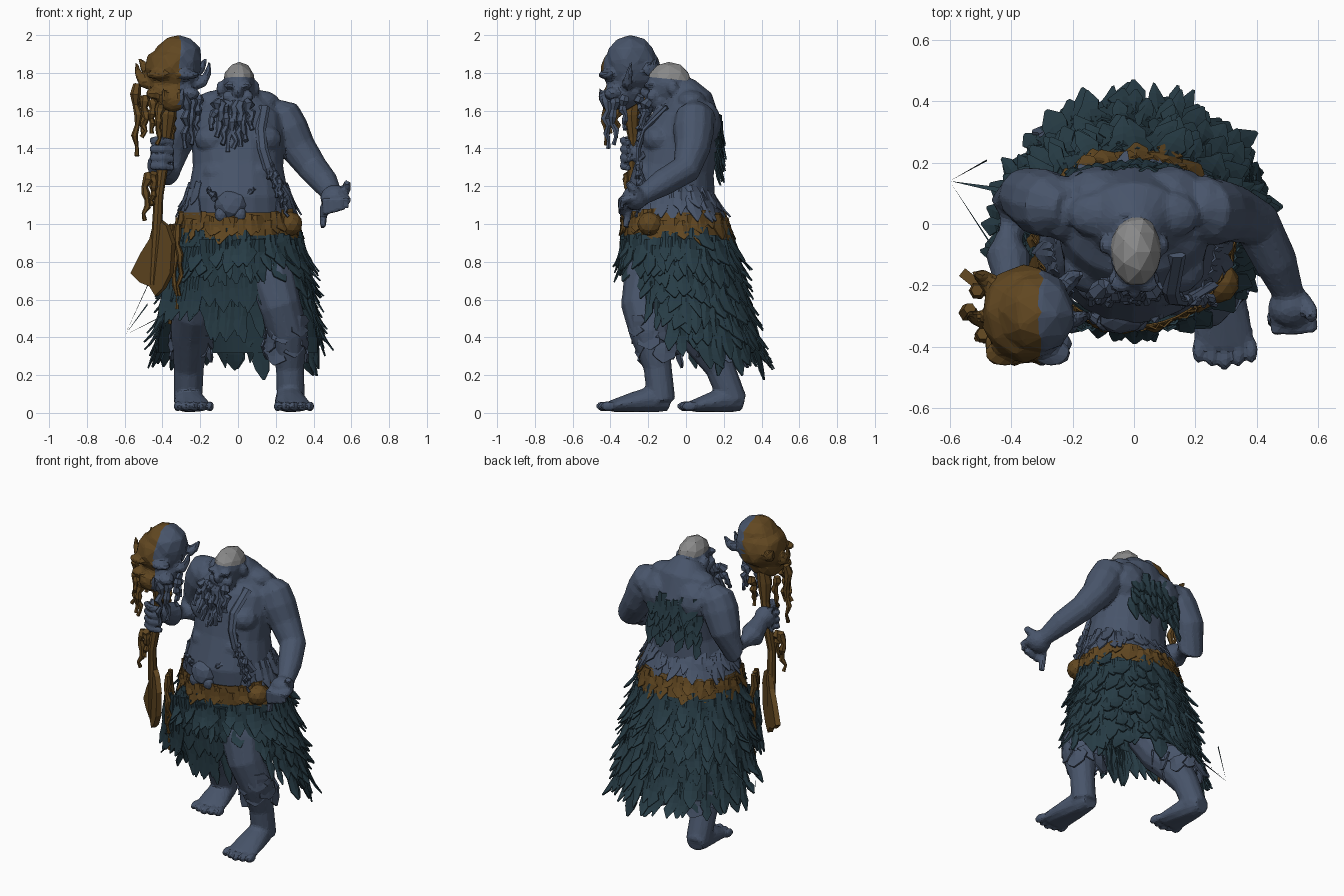
import bpy, bmesh, math, random
from mathutils import Vector as V, Matrix
random.seed(4)
R = random.uniform
bm = bmesh.new()          # the part being built; finish() turns it into an object and starts the next
MATS = {}
for key, rgb in (("blue", (.065, .09, .145)), ("teal", (.02, .045, .06)), ("brown", (.12, .063, .015)), ("grey", (.25,) * 3)):
    MATS[key] = bpy.data.materials.new(key)
    MATS[key].diffuse_color = (*rgb, 1)

def ball(c, s, sub=2, rough=0):
    m = Matrix.Translation(c) @ Matrix.Diagonal((*s, 1))
    for v in bmesh.ops.create_icosphere(bm, subdivisions=sub, radius=1, matrix=m)['verts']:
        v.co += V((R(-1, 1), R(-1, 1), R(-1, 1))) * rough

def tube(pts, n=8, squash=1.0):
    """Closed loft through (x, y, z, radius) or (x, y, z, rx, ry) points."""
    P = [V(p[:3]) for p in pts]
    ref = V((0, 1, 0)) if abs((P[-1] - P[0]).normalized().y) < 0.75 else V((0, 0, 1))
    rings = []
    for i, p in enumerate(pts):
        t = (P[min(i + 1, len(P) - 1)] - P[max(i - 1, 0)]).normalized()
        a = t.cross(ref).normalized()
        b = a.cross(t) * (p[4] if len(p) > 4 else p[3] * squash)
        rings.append([bm.verts.new(P[i] + a * p[3] * math.cos(k * math.tau / n) + b * math.sin(k * math.tau / n))
                      for k in range(n)])
    grid_faces([r + r[:1] for r in rings])
    bm.faces.new(rings[0])
    bm.faces.new(rings[-1])

def grid_faces(rows):
    for A, B in zip(rows, rows[1:]):
        for k in range(len(A) - 1):
            bm.faces.new((A[k], A[k + 1], B[k + 1], B[k]))

def feather(base, d, out, length, width, curl=0.04):
    """Ragged ridged blade hanging from base along d, tip curling along out."""
    d, out = V(d).normalized(), V(out).normalized()
    side = d.cross(out).normalized()
    sway, rows = R(-.2, .2) * length, []
    for u, w in ((0, .7), (.3, 1), (.55, .8), (.75, .8), (1, .12)):
        c = V(base) + d * length * u + out * curl * u * u + side * sway * u * u
        rows.append([bm.verts.new(c + side * width * .5 * w * R(-1.3, -.6)), bm.verts.new(c + out * .016 * (1 - u)),
                     bm.verts.new(c + side * width * .5 * w * R(.6, 1.3))])
    grid_faces(rows)

def rope(top, bottom, r, steps=7):
    """Knotted, wobbling tassel."""
    P = [V(top).lerp(V(bottom), i / steps) for i in range(steps + 1)]
    tube([(p.x + R(-.012, .012), p.y + R(-.012, .012), p.z, r * (1 - .6 * i / steps) * (1.25 if i % 2 else .8))
          for i, p in enumerate(P)], 6)

def finish(name, mats, voxel=0, ratio=1, thick=0, split=9):
    global bm
    bmesh.ops.recalc_face_normals(bm, faces=bm.faces)
    ob = bpy.data.objects.new(name, bpy.data.meshes.new(name))
    bm.to_mesh(ob.data)
    bm = bmesh.new()
    bpy.context.collection.objects.link(ob)
    if thick:
        ob.modifiers.new("thick", 'SOLIDIFY').thickness = thick
    if voxel:
        m = ob.modifiers.new("fuse", 'REMESH')
        m.mode, m.voxel_size = 'VOXEL', voxel
        m = ob.modifiers.new("soften", 'SMOOTH')
        m.factor, m.iterations = .5, 2
        ob.modifiers.new("facet", 'DECIMATE').ratio = ratio
        ob.data = bpy.data.meshes.new_from_object(ob.evaluated_get(bpy.context.evaluated_depsgraph_get()))
        ob.modifiers.clear()
    for m in mats.split():
        ob.data.materials.append(MATS[m])
    for f in ob.data.polygons:
        f.use_smooth, f.material_index = False, int(f.center.x > split)

# body: torso, head and limbs fused into one skin
tube([(0, -.05, .82, .25, .18), (0, -.07, 1.0, .285, .24), (0, -.085, 1.14, .27, .24), (0, -.06, 1.3, .24, .21),
      (0, -.03, 1.45, .245, .21), (0, .01, 1.57, .24, .18), (0, .01, 1.66, .16, .13), (0, -.03, 1.73, .085, .08)], 20)
for s in (-1, 1):
    for c, r in (((.11, -.145, 1.45), (.125, .09, .085)), ((.12, .09, 1.53), (.13, .1, .13)),       # chest, shoulder blade
                 ((.09, -.2, 1.27), (.1, .07, .07)), ((.11, .03, 1.65), (.11, .08, .06)),          # stomach, neck muscle
                 ((.23, .05, 1.56), (.09, .11, .09)), ((.095, -.07, 1.72), (.02, .03, .04)),       # shoulder, ear
                 ((.04, -.195, 1.735), (.04, .03, .018)), ((.05, -.18, 1.675), (.035, .03, .03))):  # brow, cheek
        ball((s * c[0], c[1], c[2]), r)
ball((.005, -.09, 1.74), (.085, .12, .115))
ball((0, -.15, 1.65), (.075, .07, .05))
ball((0, -.215, 1.70), (.024, .03, .03))
for pts in ([(.19, .05, 1.61, .06), (.23, .045, 1.58, .1), (.265, .04, 1.5, .11), (.32, .035, 1.4, .095),
             (.40, .0, 1.29, .08), (.46, -.12, 1.22, .072), (.505, -.23, 1.15, .05)],               # left arm
            [(-.22, .05, 1.62, .06), (-.27, .06, 1.58, .105), (-.30, .07, 1.51, .112), (-.35, .09, 1.4, .095),
             (-.39, .06, 1.27, .08), (-.41, -.1, 1.31, .075), (-.40, -.22, 1.37, .05)],             # right arm
            [(.14, -.1, .92, .15), (.175, -.2, .7, .135), (.22, -.23, .57, .115), (.265, -.19, .42, .108),
             (.275, -.15, .24, .075), (.28, -.13, .06, .075)],                                      # left leg
            [(-.14, -.06, .92, .15), (-.21, -.1, .65, .135), (-.235, -.04, .53, .115), (-.25, .06, .42, .108),
             (-.26, .18, .24, .08), (-.265, .25, .06, .075)]):                                      # right leg
    tube(pts, 12)
ball((.51, -.27, 1.14), (.075, .07, .07))
ball((-.40, -.245, 1.375), (.065, .06, .07))
for i in range(4):                                                                                  # fingers
    x, z = .455 + i * .037, 1.305 + i * .046
    tube([(x, -.27, 1.14, .024), (x + .012, -.345, 1.125, .025), (x + .012, -.34, 1.05 + .01 * i, .02)], 6)
    tube([(-.45, -.24, z, .021), (-.455, -.3, z, .022), (-.40, -.335, z, .022), (-.34, -.30, z - .01, .018)], 6)
tube([(.55, -.25, 1.15, .03), (.575, -.28, 1.19, .026), (.58, -.31, 1.22, .02)], 6)
tube([(.455, -.3, 1.1, .026), (.45, -.32, .98, .018)], 6)
for hx, hy, tx, ty in ((.265, -.10, .295, -.40), (-.275, .29, -.235, .03)):                         # feet
    sec = [(-.05, .06, .055, .05), (.2, .075, .075, .075), (.6, .055, .09, .055), (1, .035, .1, .03)]
    tube([(hx + (tx - hx) * u, hy + (ty - hy) * u, z, a, b) for u, z, a, b in sec], 12)
    for k in range(5):
        ball((tx - .085 + k * .043, ty - .035 + abs(k - 2) * .012, .035), (.022, .045, .028))
for v in bm.verts:
    v.co.z = max(v.co.z, .003)
finish("body", "blue", voxel=.011, ratio=.2)

# bald crown
ball((.006, -.09, 1.738), (.088, .123, .122), 2, .002)
bmesh.ops.bisect_plane(bm, geom=bm.verts[:] + bm.edges[:] + bm.faces[:], plane_co=(0, -.09, 1.768),
                       plane_no=(0, .1, 1), clear_inner=True)
finish("bald_crown", "grey")

# beard, chest strap, leg wraps, belt ornament
for x, z in ((-.11, 1.46), (-.08, 1.42), (-.045, 1.38), (-.02, 1.4), (.01, 1.41), (.04, 1.44), (.075, 1.5), (-.15, 1.5)):
    rope((x * .7, -.2, 1.65), (x, -.25, z), .028)
finish("beard", "blue")
tube([(.14, -.1, 1.62, .03), (.12, -.22, 1.5, .028), (.13, -.25, 1.4, .028), (.16, -.255, 1.3, .028), (.25, -.2, 1.15, .03)], 6, .5)
for u in range(5):
    rope((.15 + .02 * u, -.24, 1.38 - .05 * u), (.16 + .025 * u, -.26, 1.24 - .05 * u), .018)
finish("chest_strap", "blue")
for cx, cy, dy in ((.255, -.2, .02), (-.245, .04, .05)):
    for k in range(14):
        x, y = math.sin(k * 2.4), math.cos(k * 2.4)
        feather((cx + .1 * x, cy + dy * k * .25 + .1 * y, .53 - k * .014), (0, dy * 3, -1), (x, y, 0), .11, .13, .015)
finish("leg_wraps", "blue", thick=.01)
ball((-.04, -.3, 1.1), (.085, .06, .08), 2, .006)
for s in (-1, 1):
    ball((-.04 + s * .05, -.32, 1.05), (.035, .03, .04))
    rope((-.04 + s * .08, -.3, 1.13), (-.04 + s * .12, -.3, 1.19), .022)
finish("belt_ornament", "blue")

# skirt: half width and back depth by height, t = 0 at the back
PROF = [(1.24, .24, .14), (1.06, .31, .25), (.94, .33, .29), (.6, .395, .375), (.2, .465, .475)]

def skirt(t, z):
    (z0, a0, b0), (z1, a1, b1) = next((p, q) for p, q in zip(PROF, PROF[1:]) if z >= q[0] or q[0] == .2)
    u, c = (z - z0) / (z1 - z0), math.cos(t)
    return V(((a0 + (a1 - a0) * u) * math.sin(t), -.05 + (b0 + (b1 - b0) * u if c > 0 else .285) * c, z))

def feather_row(z, length, width, lim, curl):
    n = int(lim / 180 * 44)
    for i in range(n):
        t = math.radians(-lim + (i + .5) * 2 * lim / n + R(-4, 4))
        p = skirt(t, z + R(-.035, .035))
        feather(p, skirt(t, p.z - .1) - p, (math.sin(t), math.cos(t), .1), length * R(.7, 1.25), width * R(.8, 1.4), curl * R(-.1, 2))

def shell(levels, n=40):
    grid_faces([[bm.verts.new(skirt(math.radians(lim * (2 * k / n - 1)), z)) for k in range(n + 1)] for z, lim in levels])

shell([(.94, 180), (.82, 175), (.7, 128), (.55, 105), (.4, 85), (.32, 75)])
for z, lim in ((.95, 180), (.9, 180), (.83, 150), (.76, 132), (.69, 122), (.62, 112), (.55, 100), (.48, 90), (.42, 75)):
    feather_row(z, .18, .075, lim, .035)
for k in range(26):                                                                   # front loincloth
    feather((-.17 + .28 * (k % 9) / 8, -.335 + .03 * (k // 9), .92 - .14 * (k // 9)), (R(-.1, .1), .12, -1),
            (0, -1, 0), R(.2, .27), .08, .02)
for k in range(12):                                                                   # drape over rear leg
    feather((-.35 + .03 * (k % 6), -.24 - .012 * (k % 6), .88 - .16 * (k // 6)), (-.1, .1, -1), (-.4, -1, 0), R(.2, .26), .075, .02)
finish("feather_skirt", "teal", thick=.008)
shell([(1.23, 125), (1.15, 130), (1.05, 140)])
feather_row(1.2, .15, .07, 125, .015)
finish("waist_feathers", "blue", thick=.008)
shell([(1.06, 180), (1.0, 180), (.92, 180)])
feather_row(1.05, .12, .08, 180, .015)
ball((.275, -.19, 1.0), (.068, .068, .065))                                           # pouch
for x, y, z in ((-.33, -.25, .55), (-.35, -.2, .47), (-.31, -.28, .62)):              # hanging strips
    rope((x, y, 1.0), (x, y, z), .02)
finish("belt", "brown", thick=.006)

# feathers on the back
for k in range(32):
    x = -.18 + k % 8 * .045 + R(-.015, .015)
    feather((x, .18 - abs(x) * .15, 1.56 - k // 8 * .06 + R(-.03, .03)), (0, .1, -1), (x, 1, 0), R(.1, .18), .07, .02)
finish("back_feathers", "teal", thick=.008)

# staff with broad lower blade and tassels
tube([(-.36, -.28, 1.68, .035), (-.37, -.29, 1.58, .045), (-.38, -.28, 1.46, .028), (-.40, -.28, 1.3, .03),
      (-.42, -.29, 1.15, .025), (-.43, -.27, .95, .028), (-.45, -.25, .68, .02)], 8)
edge = [(-.43, 1.03), (-.38, .99), (-.35, .9), (-.36, .74), (-.40, .66), (-.44, .62), (-.47, .67), (-.52, .69),
        (-.57, .74), (-.52, .84), (-.47, .92), (-.45, 1.0)]
f = bm.faces.new([bm.verts.new((x, -.25 - .8 * (x + .45) - .015, z)) for x, z in edge])
g = bmesh.ops.extrude_face_region(bm, geom=[f])['geom']
bmesh.ops.translate(bm, vec=(.02, .025, 0), verts=[v for v in g if isinstance(v, bmesh.types.BMVert)])
for x, y, top, bot in ((-.48, -.3, 1.27, 1.02), (-.44, -.31, 1.27, 1.1), (-.53, -.28, 1.74, 1.36), (-.49, -.36, 1.68, 1.46),
                       (-.45, -.4, 1.66, 1.48), (-.41, -.42, 1.64, 1.42), (-.5, -.22, 1.68, 1.48), (-.34, -.2, 1.64, 1.45)):
    rope((x, y, top), (x - .01, y - .01, bot), .025)
finish("staff", "brown")
for x, y, z in ((-.28, -.42, 1.4), (-.25, -.38, 1.42), (-.22, -.33, 1.5), (-.26, -.24, 1.52)):
    rope((x, y, 1.68), (x, y, z), .026)
finish("staff_tassels", "blue")

# skull on the staff, half brown and half blue
for c, r in (((-.35, -.29, 1.82), (.15, .165, .135)), ((-.32, -.29, 1.865), (.13, .14, .137)), ((-.345, -.33, 1.7), (.125, .1, .1))):
    ball(c, r, 2, .007)
ball((-.345, -.4, 1.66), (.08, .055, .07))
for s in (-1, 1):
    q = lambda x, y, z, r: (-.345 + s * x, y, z, r)
    ball((-.345 + s * .075, -.42, 1.79), (.07, .045, .025))
    ball((-.345 + s * .095, -.39, 1.69), (.05, .045, .035))
    tube([q(.11, -.31, 1.74, .035), q(.16, -.31, 1.75, .028), q(.185, -.3, 1.80, .02), q(.195, -.29, 1.86, .008)], 8)
    tube([q(.04, -.42, 1.62, .022), q(.045, -.45, 1.67, .018), q(.05, -.455, 1.72, .008)], 6)
    tube([q(.12, -.2, 1.8, .035), q(.15, -.17, 1.83, .028), q(.18, -.16, 1.88, .008)], 6)
finish("staff_skull", "brown blue", voxel=.012, ratio=.18, split=-.31)

# stray thorns at the skirt's side
for a, b in (((-.48, .21, .58), (-.478, .205, .57)), ((-.43, .10, .5), (-.44, .12, .49)), ((-.46, -.08, .72), (-.46, -.07, .71))):
    bm.faces.new([bm.verts.new(p) for p in ((-.6, .14, .41), a, b)])
finish("stray_thorns", "teal")
